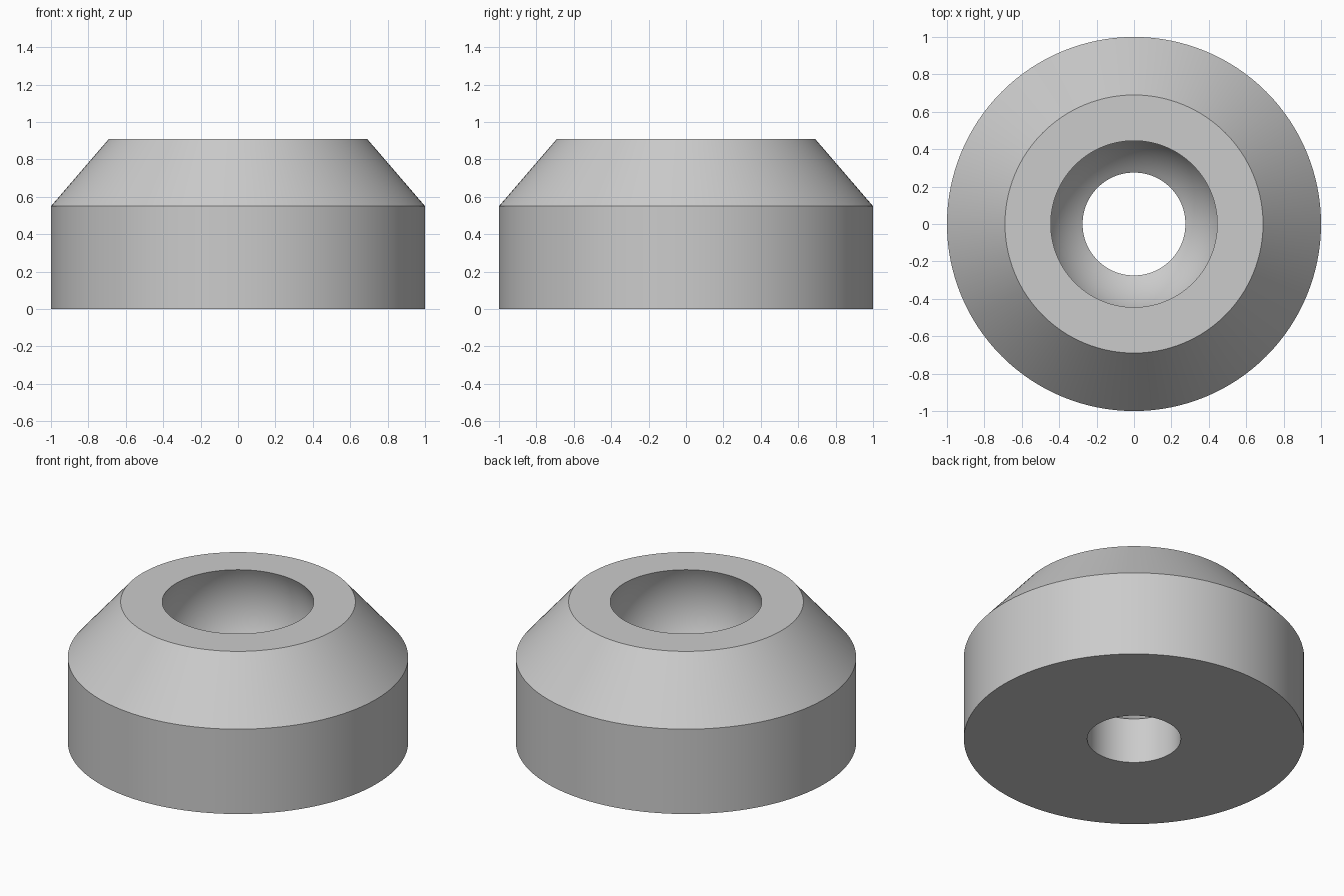
import bpy
import bmesh
import math

cube = bpy.data.objects.get("Cube")
if cube:
    bpy.data.objects.remove(cube, do_unlink=True)

SEGMENTS = 128
RADIUS, TOP_RADIUS, RIM_RADIUS, HOLE_RADIUS = 1.0, 0.69, 0.445, 0.275
SHOULDER, TOP, HOLE_TOP = 0.55, 0.91, 0.295

# Spherical socket that meets both the top rim and the through hole
centre = (RIM_RADIUS**2 + TOP**2 - HOLE_RADIUS**2 - HOLE_TOP**2) / (2 * (TOP - HOLE_TOP))
ball = math.hypot(RIM_RADIUS, TOP - centre)
start = math.atan2(TOP - centre, RIM_RADIUS)
end = math.atan2(HOLE_TOP - centre, HOLE_RADIUS)
STEPS = 24
socket = []
for i in range(STEPS + 1):
    a = start + (end - start) * i / STEPS
    socket.append((ball * math.cos(a), centre + ball * math.sin(a)))

# Closed cross-section: outside wall, chamfer, flat top, socket, hole
profile = [(HOLE_RADIUS, 0), (RADIUS, 0), (RADIUS, SHOULDER), (TOP_RADIUS, TOP)] + socket

# Revolve the cross-section around z
bm = bmesh.new()
rings = []
for s in range(SEGMENTS):
    t = 2 * math.pi * s / SEGMENTS
    rings.append([bm.verts.new((r * math.cos(t), r * math.sin(t), z)) for r, z in profile])
for s in range(SEGMENTS):
    here, there = rings[s], rings[(s + 1) % SEGMENTS]
    for i in range(len(profile)):
        j = (i + 1) % len(profile)
        bm.faces.new((here[i], there[i], there[j], here[j]))
bmesh.ops.recalc_face_normals(bm, faces=bm.faces)
mesh = bpy.data.meshes.new("socket_collar")
bm.to_mesh(mesh)
bm.free()

# Plain grey material
grey = bpy.data.materials.new("plain grey")
grey.use_nodes = True
colour = (0.6, 0.6, 0.6, 1)
grey.diffuse_color = colour
grey.node_tree.nodes["Principled BSDF"].inputs["Base Color"].default_value = colour
mesh.materials.append(grey)

collar = bpy.data.objects.new("socket_collar", mesh)
bpy.context.collection.objects.link(collar)
bpy.ops.object.select_all(action="DESELECT")
collar.select_set(True)
bpy.context.view_layer.objects.active = collar
bpy.ops.object.shade_smooth_by_angle(angle=math.radians(25))
